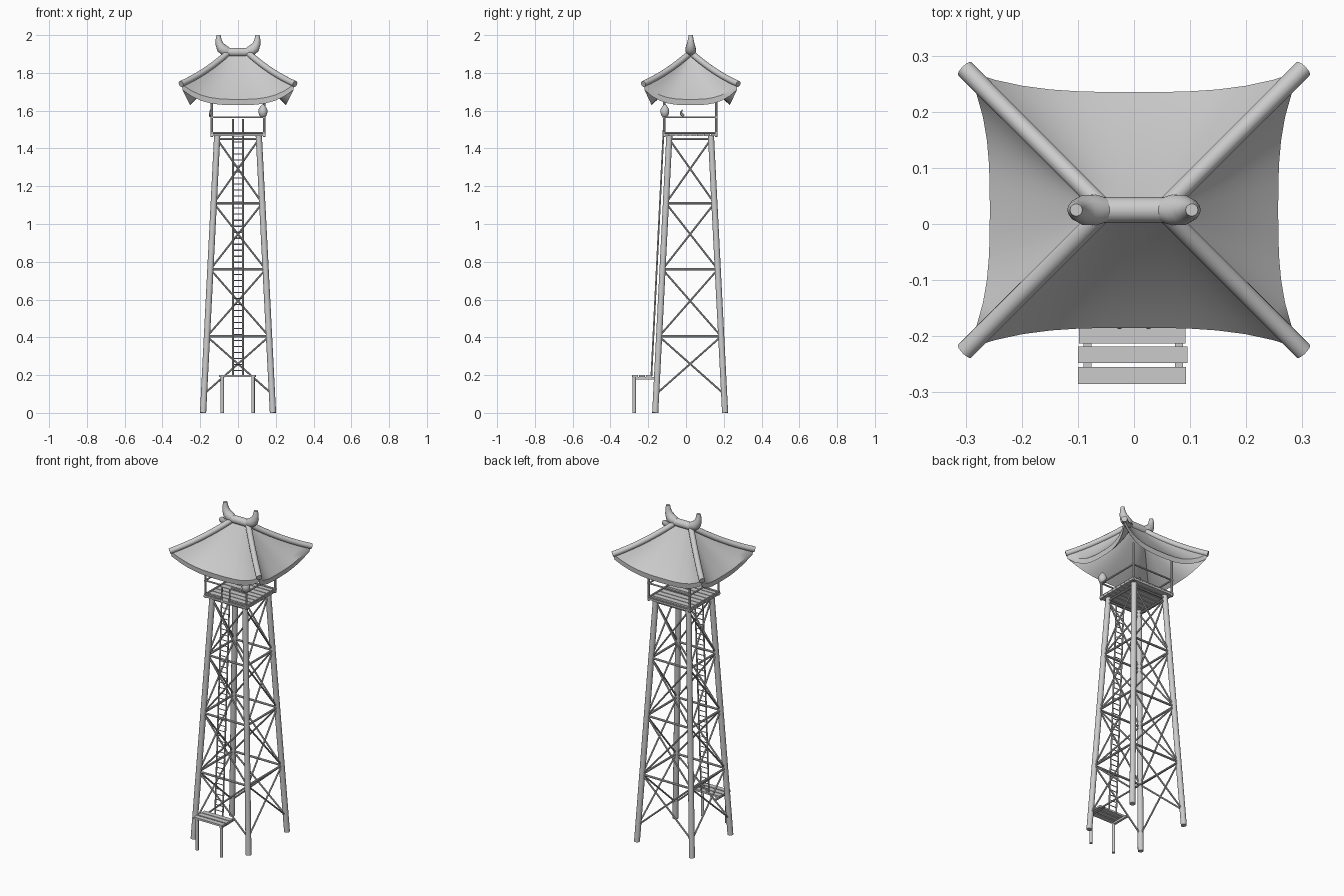
import bpy, bmesh, math
from mathutils import Vector

if "Cube" in bpy.data.objects:
    bpy.data.objects.remove(bpy.data.objects["Cube"])

CY = 0.022  # tower centre in y


def finish(name, bm, angle=40):
    bmesh.ops.recalc_face_normals(bm, faces=bm.faces)
    me = bpy.data.meshes.new(name)
    bm.to_mesh(me)
    bm.free()
    ob = bpy.data.objects.new(name, me)
    bpy.context.collection.objects.link(ob)
    if angle:
        bpy.context.view_layer.objects.active = ob
        ob.select_set(True)
        bpy.ops.object.shade_smooth_by_angle(angle=math.radians(angle))
        ob.select_set(False)
    return ob


def tube(bm, pts, radii, n=10):
    """Sweep a round section along points."""
    pts = [Vector(p) for p in pts]
    if not isinstance(radii, (list, tuple)):
        radii = [radii] * len(pts)
    rings = []
    for i, p in enumerate(pts):
        d = (pts[min(i + 1, len(pts) - 1)] - pts[max(i - 1, 0)]).normalized()
        ref = Vector((0, 1, 0)) if abs(d.y) < 0.8 else Vector((0, 0, 1))
        u = d.cross(ref).normalized()
        v = d.cross(u)
        rings.append([bm.verts.new(p + radii[i] * (u * math.cos(a) + v * math.sin(a)))
                      for a in (2 * math.pi * k / n for k in range(n))])
    for a, b in zip(rings, rings[1:]):
        for k in range(n):
            bm.faces.new((a[k], a[(k + 1) % n], b[(k + 1) % n], b[k]))
    bm.faces.new(rings[0])
    bm.faces.new(rings[-1])


def box(bm, lo, hi):
    vs = bmesh.ops.create_cube(bm, size=1)['verts']
    for v in vs:
        v.co = Vector([lo[i] + (v.co[i] + 0.5) * (hi[i] - lo[i]) for i in range(3)])


def leg(sx, sy, z):
    h = 0.185 + (0.110 - 0.185) * z / 1.47
    return Vector((sx * h, CY + sy * h, z))


CORNERS = [(-1, -1), (1, -1), (1, 1), (-1, 1)]

# Four leaning tower legs
bm = bmesh.new()
for c in CORNERS:
    tube(bm, [leg(*c, 0), leg(*c, 1.47)], 0.0165, 14)
finish("tower_legs", bm)

# Horizontal struts and crossed braces on each face
bm = bmesh.new()
levels = [0.10, 0.405, 0.76, 1.11, 1.45]
for i in range(4):
    a, b = CORNERS[i], CORNERS[(i + 1) % 4]
    for z in levels[1:]:
        tube(bm, [leg(*a, z), leg(*b, z)], 0.0065, 8)
    for z0, z1 in zip(levels, levels[1:]):
        tube(bm, [leg(*a, z0), leg(*b, z1)], 0.005, 8)
        tube(bm, [leg(*b, z0), leg(*a, z1)], 0.005, 8)
finish("tower_braces", bm)

# Upper deck planks
bm = bmesh.new()
for i in range(8):
    y = CY - 0.145 + i * 0.0365
    box(bm, (-0.145, y, 1.466), (0.145, y + 0.032, 1.477))
finish("deck_planks", bm, 0)

# Railing and roof posts
bm = bmesh.new()
R = 0.138
for sx, sy in CORNERS:
    top = 1.572 if (sx, sy) == (1, -1) else 1.70
    tube(bm, [(sx * R, CY + sy * R, 1.46), (sx * R, CY + sy * R, top)], 0.0065, 8)
finish("deck_posts", bm)
bm = bmesh.new()
for z in (1.565, 1.482):
    for sx in (-1, 1):
        tube(bm, [(sx * R, CY - R - 0.008, z), (sx * R, CY + R + 0.008, z)], 0.005, 8)
        tube(bm, [(sx * R, CY - R, z), (sx * 0.035, CY - R, z)], 0.005, 8)
    tube(bm, [(-R - 0.008, CY + R, z), (R + 0.008, CY + R, z)], 0.005, 8)
finish("deck_rails", bm)

# Lantern on the front right post, small horn on the left rail
bm = bmesh.new()
L = [(1.565, 0.008), (1.572, 0.018), (1.59, 0.024), (1.607, 0.023), (1.622, 0.014), (1.632, 0.005)]
tube(bm, [(0.132, CY - 0.134, z) for z, r in L], [r for z, r in L], 14)
finish("lantern", bm)
bm = bmesh.new()
tube(bm, [(-0.145, -0.012, 1.572), (-0.146, -0.024, 1.582), (-0.146, -0.026, 1.595),
          (-0.146, -0.018, 1.605)], [0.008, 0.008, 0.005, 0.003], 8)
finish("signal_horn", bm)

# Ladder
def lad(x, z):
    return (x, -0.183 + 0.063 * (z - 0.2) / 1.27, z)

bm = bmesh.new()
for x in (-0.026, 0.026):
    tube(bm, [lad(x, 0.195), lad(x, 1.555)], 0.0045, 8)
for i in range(40):
    z = 0.225 + i * 0.0318
    tube(bm, [lad(-0.026, z), lad(0.026, z)], 0.0028, 6)
finish("ladder", bm)

# Lower landing
bm = bmesh.new()
for y, x0, x1 in ((-0.285, -0.1, 0.093), (-0.248, -0.1, 0.095), (-0.213, -0.098, 0.092)):
    box(bm, (x0, y, 0.189), (x1, y + 0.030, 0.2))
for x in (-0.083, 0.08):
    box(bm, (x - 0.007, -0.28, 0.178), (x + 0.007, -0.16, 0.189))
finish("landing_planks", bm, 0)
bm = bmesh.new()
for x in (-0.083, 0.08):
    tube(bm, [(x, -0.274, 0), (x, -0.274, 0.189)], 0.009, 10)
finish("landing_legs", bm)

# Hipped roof with sagging slopes and upturned corners
def slope(t, s, side):
    k = abs(t) ** 3
    eave_z = 1.66 + 0.08 * k
    z = 1.905 + (eave_z - 1.905) * s - 0.055 * s * (1 - s)
    if side:
        return Vector((0.05 + (0.207 + 0.041 * k) * s, 0.248 * t * s, z))
    return Vector((0.05 * t + 0.248 * t * s, (0.21 + 0.038 * k) * s, z))

bm = bmesh.new()
C = Vector((0, 0.025, 0))
N, M = 12, 8
for side in (0, 1):
    for sg in (-1, 1):
        grids = []
        for drop in (0, 0.031):
            g = []
            for j in range(M + 1):
                row = []
                for i in range(N + 1):
                    p = slope(-1 + 2 * i / N, j / M, side)
                    p *= 1 - 0.015 * (drop > 0) * j / M
                    p.x, p.y = (p.x * sg, p.y) if side else (p.x, p.y * sg)
                    z = slope(-1 + 2 * i / N, j / M, side).z - drop
                    row.append(bm.verts.new(C + Vector((p.x, p.y, z))))
                g.append(row)
            for j in range(M):
                for i in range(N):
                    bm.faces.new((g[j][i], g[j][i + 1], g[j + 1][i + 1], g[j + 1][i]))
            grids.append(g)
        a, b = grids[0][M], grids[1][M]
        for i in range(N):  # eave edge
            bm.faces.new((a[i], a[i + 1], b[i + 1], b[i]))
bmesh.ops.remove_doubles(bm, verts=bm.verts, dist=0.0005)
bmesh.ops.dissolve_degenerate(bm, edges=bm.edges, dist=0.0001)
finish("roof", bm, 35)

# Hip ridge tubes and top ridge
bm = bmesh.new()
for sx, sy in CORNERS:
    pts = []
    for i in range(9):
        p = slope(1, i / 8 * 1.015, 0)
        pts.append(C + Vector((p.x * sx, p.y * sy, p.z + 0.003)))
    tube(bm, pts, 0.0165, 14)
finish("hip_ridges", bm)
bm = bmesh.new()
tube(bm, [(-0.058, 0.025, 1.91), (0.058, 0.025, 1.91)], 0.023, 16)
finish("top_ridge", bm)

# Horn finials
bm = bmesh.new()
for s in (-1, 1):
    path = [(0.05, 1.912, 0.022), (0.07, 1.918, 0.028), (0.088, 1.932, 0.027),
            (0.098, 1.952, 0.021), (0.103, 1.975, 0.016), (0.103, 2.0, 0.011)]
    tube(bm, [(s * x, 0.025, z) for x, z, r in path], [r for x, z, r in path], 14)
finish("horn_finials", bm, 50)
